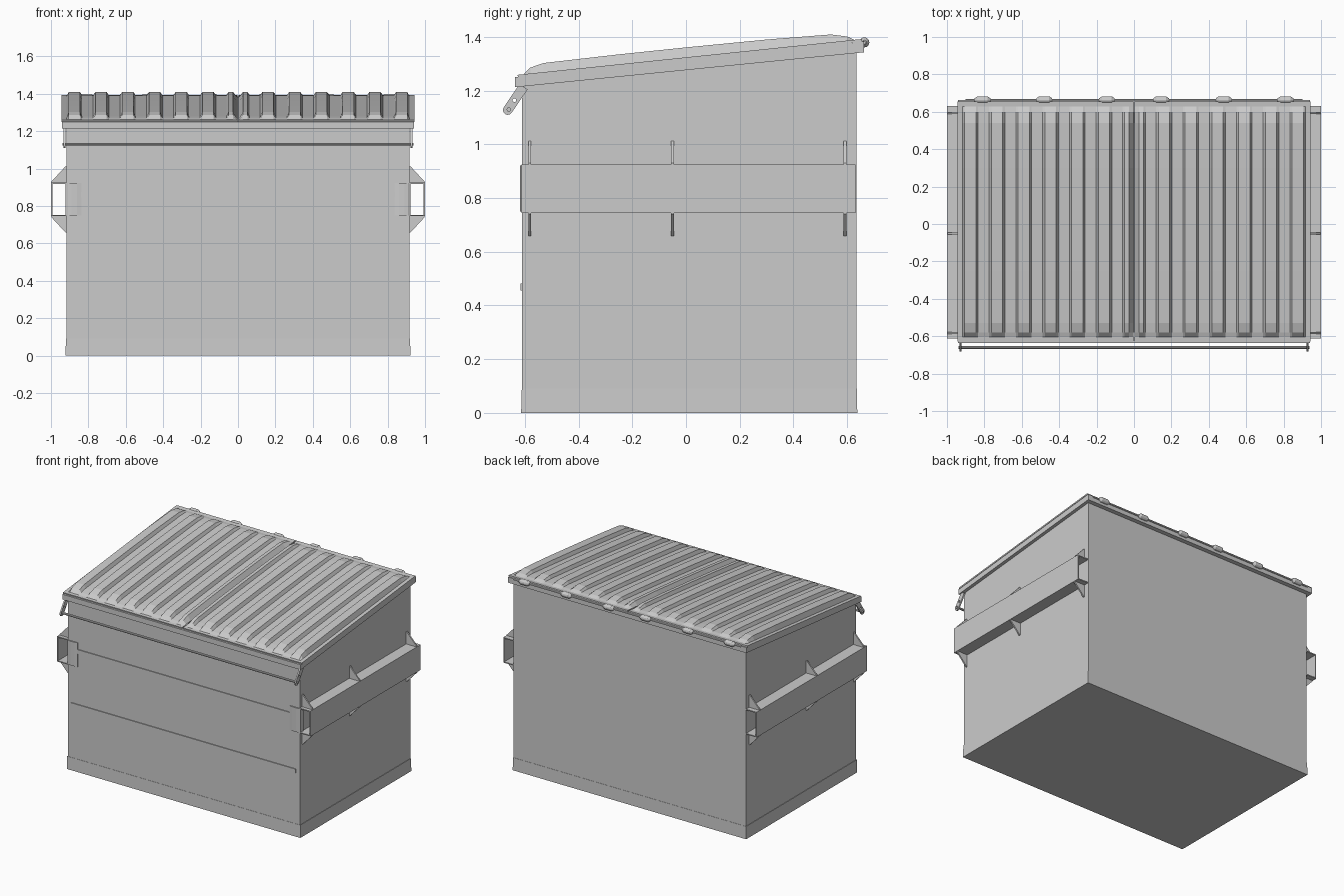
import bpy, bmesh, math
from mathutils import Vector, Matrix

if "Cube" in bpy.data.objects:
    bpy.data.objects.remove(bpy.data.objects["Cube"])


def finish(name, bm, mirror=False):
    bmesh.ops.recalc_face_normals(bm, faces=bm.faces)
    me = bpy.data.meshes.new(name)
    bm.to_mesh(me)
    bm.free()
    ob = bpy.data.objects.new(name, me)
    bpy.context.collection.objects.link(ob)
    if mirror:
        ob.modifiers.new("mirror", 'MIRROR')
    return ob


def prism(name, pts, axis, a, b, mirror=False):
    """Extrude a 2D outline along an axis from a to b."""
    place = {'x': lambda p, t: (t, p[0], p[1]),
             'y': lambda p, t: (p[0], t, p[1]),
             'z': lambda p, t: (p[0], p[1], t)}[axis]
    bm = bmesh.new()
    face = bm.faces.new([bm.verts.new(place(p, a)) for p in pts])
    new = bmesh.ops.extrude_face_region(bm, geom=[face])['geom']
    move = Vector(place((0, 0), b - a))
    bmesh.ops.translate(bm, vec=move, verts=[v for v in new if isinstance(v, bmesh.types.BMVert)])
    return finish(name, bm, mirror)


def rect(x0, y0, x1, y1):
    return [(x0, y0), (x1, y0), (x1, y1), (x0, y1)]


def lathe_x(name, profile, centre, segs=12, mirror=False):
    """Revolve (x, radius) points about an x-aligned axis."""
    bm = bmesh.new()
    rings = [[bm.verts.new((centre[0] + x, centre[1] + r * math.cos(2 * math.pi * i / segs),
                            centre[2] + r * math.sin(2 * math.pi * i / segs)))
              for i in range(segs)] for x, r in profile]
    for p, q in zip(rings, rings[1:]):
        for i in range(segs):
            j = (i + 1) % segs
            bm.faces.new((p[i], p[j], q[j], q[i]))
    bm.faces.new(rings[0])
    bm.faces.new(rings[-1])
    ob = finish(name, bm, mirror)
    return ob


# Sloped-top container body, sloped rim and base skirt
prism("body", [(-.61, 0), (.635, 0), (.635, 1.345), (-.61, 1.22)], 'x', -.917, .917)
prism("rim", [(-.637, 1.213), (.663, 1.343), (.663, 1.383), (-.637, 1.25)], 'x', -.94, .94)
skirt = finish("base_skirt", (lambda bm: (bmesh.ops.create_cube(
    bm, size=1, matrix=Matrix.Translation((0, .012, .045)) @ Matrix.Diagonal((1.844, 1.252, .09, 1))), bm)[1])(bmesh.new()))
for v in skirt.data.vertices:            # bevelled upper edge of the skirt
    if v.co.z > .05:
        v.co.x *= .998
        v.co.y = .0125 + (v.co.y - .012) * .997

# Ribbed lids: cross-section levels 0 = flange, 1 = valley, 2 = rib top
section = [(.004, 0), (.026, 2), (.05, 2), (.062, 1)]
for i in range(6):
    c = .16 + .143 * i
    section += [(c - .042, 1), (c - .03, 2), (c + .03, 2), (c + .042, 1 if i < 5 else 0)]
section.append((.943, 0))
# Stations along y: (y, valley height, rib height) above the sloped flange
stations = [(-.627, 0, 0), (-.605, 0, 0), (-.58, .006, .022), (-.53, .01, .034),
            (-.25, .012, .037), (0, .013, .037), (.3, .012, .035), (.54, .01, .029),
            (.6, .006, .015), (.627, 0, 0), (.655, 0, 0)]
bm = bmesh.new()
grid = [[bm.verts.new((x, y, 1.258 + .104 * (y + .637) + (0, valley, rib)[lv]))
         for x, lv in section] for y, valley, rib in stations]
for r, s in zip(grid, grid[1:]):
    for i in range(len(r) - 1):
        bm.faces.new((r[i], r[i + 1], s[i + 1], s[i]))
lid = finish("ribbed_lids", bm, True)
thick = lid.modifiers.new("thickness", 'SOLIDIFY')
thick.thickness = .01
thick.offset = -1

# Hinge rod and knuckles along the back edge
lathe_x("hinge_rod", [(-.9, .007), (.9, .007)], (0, .662, 1.379), 8)
for i, x in enumerate((.145, .48, .81)):
    lathe_x(f"hinge_knuckle_{i + 1}", [(-.042, .008), (-.026, .019), (.026, .019), (.042, .008)],
            (x, .664, 1.38), 12, True)

# Front pressed ribs
prism("upper_front_rib", rect(-.84, -.616, .84, -.6), 'z', .845, .875)
prism("lower_front_rib", rect(-.887, -.616, .887, -.6), 'z', .455, .482)

# Side fork pockets: open-ended channels
t = .007
prism("fork_pocket", [(.915, .745), (1, .745), (1, .925), (.915, .925), (.915, .925 - t),
                      (1 - t, .925 - t), (1 - t, .745 + t), (.915, .745 + t)],
      'y', -.612, .632, True)
# Triangular gussets above and below the pockets
for i, y in enumerate((-.582, -.05, .592)):
    prism(f"upper_gusset_{i + 1}", [(.915, .92), (.998, .92), (.998, .93), (.922, 1.012), (.915, 1.012)],
          'y', y - .005, y + .005, True)
    prism(f"lower_gusset_{i + 1}", [(.915, .75), (.998, .75), (.998, .74), (.922, .658), (.915, .658)],
          'y', y - .005, y + .005, True)
# Curved wrap plates at the front corners
prism("corner_wrap_plate", [(.836, -.6), (.836, -.614), (.86, -.618), (.89, -.619), (.91, -.617),
                            (.921, -.61), (.923, -.58), (.9, -.58)], 'z', .75, .922, True)

# Front lift bar with drilled hanger brackets
a, b = Vector((-.605, 1.215)), Vector((-.664, 1.128))
d = (b - a).normalized()
n = Vector((-d.y, d.x))
w = .018
outline = [a - n * w, a + n * w] + [b + n * w * math.cos(k * math.pi / 6) + d * w * math.sin(k * math.pi / 6)
                                    for k in range(7)]
bracket = prism("bar_bracket", outline, 'x', .922, .932, True)
h = a.lerp(b, .58)
cutter = lathe_x("hole_cutter", [(-.03, .007), (.03, .007)], (.927, h.x, h.y), 12)
cutter.hide_render = True
cutter.hide_set(True)
cut = bracket.modifiers.new("hole", 'BOOLEAN')
cut.object = cutter
bracket.modifiers.move(1, 0)
lathe_x("lift_bar", [(-.938, .008), (.938, .008)], (0, b.x + .004, b.y + .002), 10)
